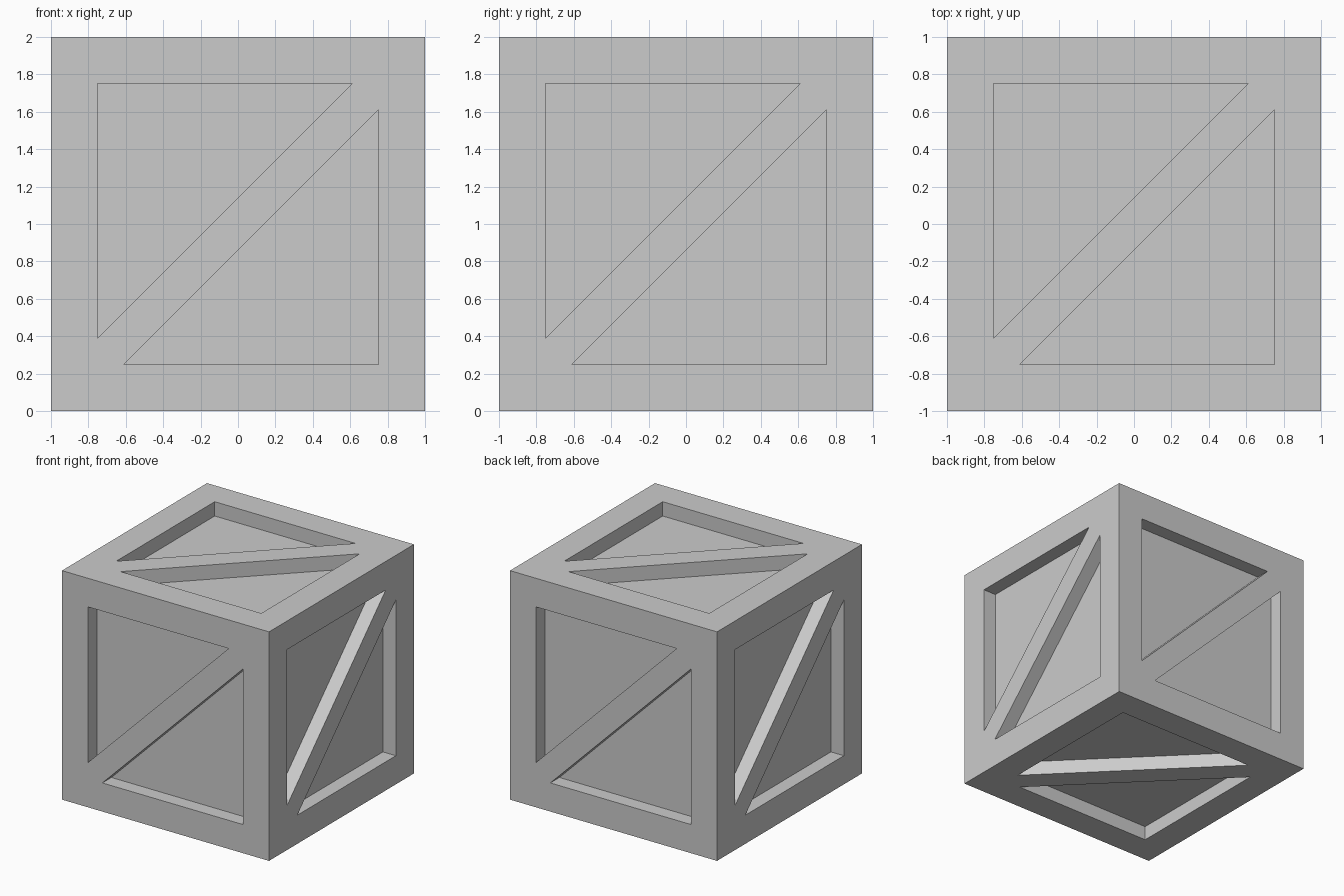
import bpy, bmesh
from math import pi
from mathutils import Matrix, Vector

if "Cube" in bpy.data.objects:
    bpy.data.objects.remove(bpy.data.objects["Cube"])

HALF = 1.0      # half of the crate's side
RIM = 0.75      # inner edge of the frame
TIP = 0.61      # where the diagonal brace meets the frame
DEPTH = 0.125   # recess depth of the panels

bm = bmesh.new()


def add_side(rot):
    """One crate side: frame, diagonal brace and two sunken triangular panels."""
    def face(*pts):
        bm.faces.new([bm.verts.new(rot @ Vector(p)) for p in pts])

    def top(u, v):
        return (u, v, HALF)

    def sunk(p):
        return (p[0], p[1], HALF - DEPTH)

    # Diagonal brace, running corner to corner
    face(top(-HALF, -HALF), top(-TIP, -RIM), top(RIM, TIP),
         top(HALF, HALF), top(TIP, RIM), top(-RIM, -TIP))

    # The two halves are half-turn copies of each other
    for s in (1, -1):
        tri = [top(-s * RIM, s * RIM), top(-s * RIM, -s * TIP), top(s * TIP, s * RIM)]
        a, c, d = top(-s * HALF, -s * HALF), top(s * HALF, s * HALF), top(-s * HALF, s * HALF)
        # Frame boards
        face(d, tri[0], tri[2], c)
        face(a, tri[1], tri[0], d)
        # Recess walls and panel
        for i in range(3):
            p, q = tri[i], tri[(i + 1) % 3]
            face(p, q, sunk(q), sunk(p))
        face(*[sunk(p) for p in tri])


# Four upright sides, then lid and base
for k in range(4):
    add_side(Matrix.Rotation(k * pi / 2, 3, 'Z') @ Matrix.Rotation(pi / 2, 3, 'X'))
for angle in (0, pi):
    add_side(Matrix.Rotation(angle, 3, 'X'))

# Weld the sides into one closed shell standing on the ground
bmesh.ops.remove_doubles(bm, verts=bm.verts, dist=1e-4)
bmesh.ops.recalc_face_normals(bm, faces=bm.faces)
bmesh.ops.translate(bm, verts=bm.verts, vec=(0, 0, HALF))

mesh = bpy.data.meshes.new("crate")
bm.to_mesh(mesh)
bm.free()
bpy.context.collection.objects.link(bpy.data.objects.new("crate", mesh))
